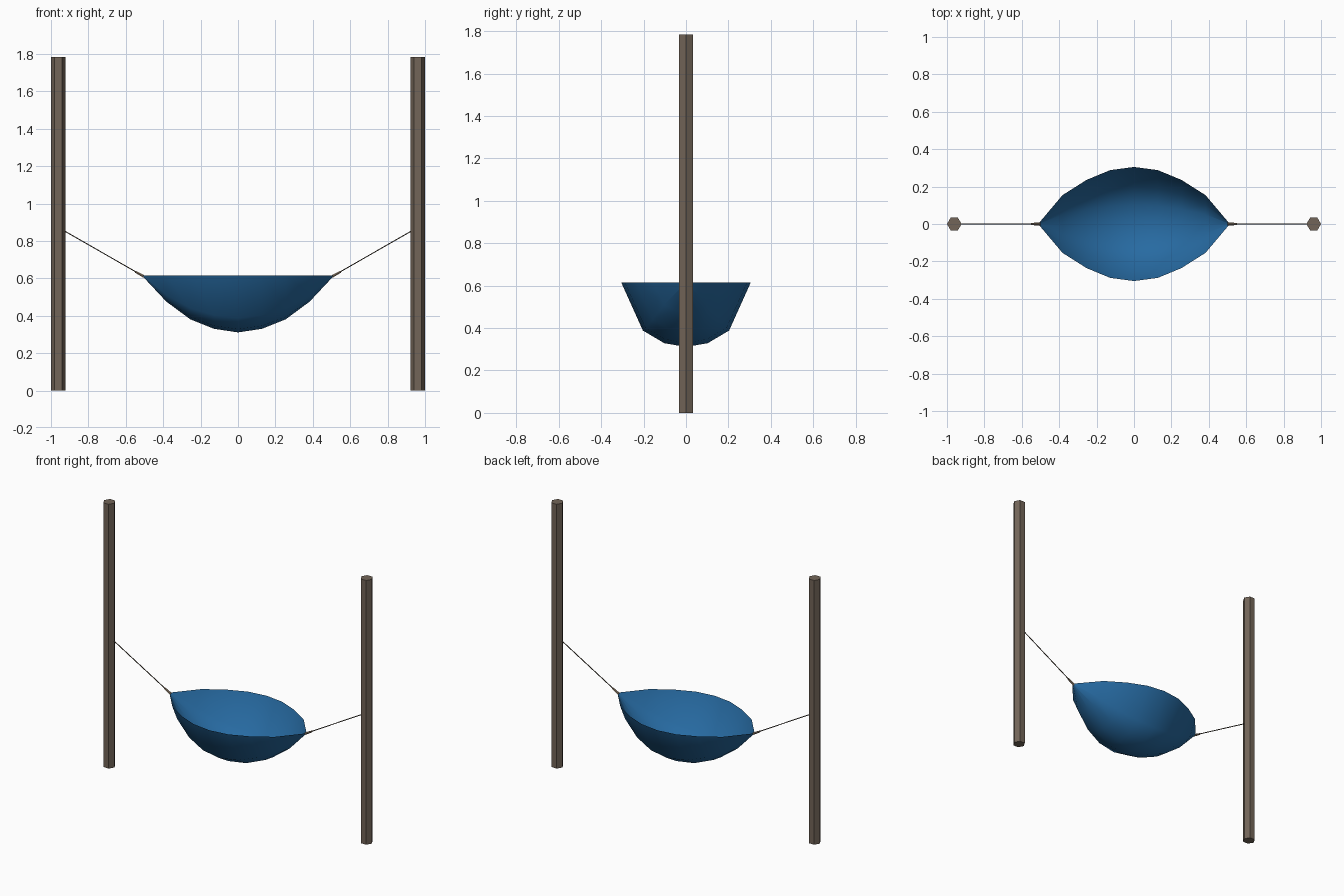
import bpy, bmesh, math
from mathutils import Vector

if "Cube" in bpy.data.objects:
    bpy.data.objects.remove(bpy.data.objects["Cube"])


def material(name, rgb):
    m = bpy.data.materials.new(name)
    m.diffuse_color = (*rgb, 1)
    m.use_nodes = True
    m.node_tree.nodes["Principled BSDF"].inputs["Base Color"].default_value = m.diffuse_color
    return m


WOOD = material("weathered wood", (0.17, 0.13, 0.098))
CLOTH = material("blue cloth", (0.02, 0.145, 0.36))
ROPE = material("dark rope", (0.09, 0.07, 0.05))
KNOT = material("tan binding", (0.30, 0.22, 0.15))


def rod(name, a, b, r1, r2, sides, mat):
    """Straight rod from a to b, radius r1 to r2."""
    a, b = Vector(a), Vector(b)
    bm = bmesh.new()
    bmesh.ops.create_cone(bm, cap_ends=True, segments=sides, radius1=r1,
                          radius2=r2, depth=(b - a).length)
    # first corner on the x axis
    corner = max(bm.verts, key=lambda v: v.co.x).co
    turn = -math.atan2(corner.y, corner.x)
    for v in bm.verts:
        x, y = v.co.x, v.co.y
        v.co.x = x * math.cos(turn) - y * math.sin(turn)
        v.co.y = x * math.sin(turn) + y * math.cos(turn)
    me = bpy.data.meshes.new(name)
    bm.to_mesh(me)
    bm.free()
    ob = bpy.data.objects.new(name, me)
    bpy.context.collection.objects.link(ob)
    ob.location = (a + b) / 2
    if abs((b - a).normalized().z) < 0.999:
        ob.rotation_euler = (b - a).to_track_quat('Z', 'Y').to_euler()
    me.materials.append(mat)
    return ob


# Posts, ropes and bindings on both sides
for s, side in ((-1, "left"), (1, "right")):
    rod(side + "_post", (s * 0.961, 0, 0), (s * 0.961, 0, 1.783), 0.039, 0.039, 6, WOOD)
    rod(side + "_rope", (s * 0.95, 0, 0.866), (s * 0.51, 0, 0.614), 0.003, 0.003, 6, ROPE)
    rod(side + "_binding", (s * 0.55, 0, 0.636), (s * 0.502, 0, 0.609), 0.006, 0.008, 6, KNOT)

# Hammock bed: half-elliptical sections that grow towards the middle
RIM, HALF = 0.614, 0.51
widths = [0.003, 0.154, 0.235, 0.288, 0.305]
depths = [0.003, 0.139, 0.233, 0.284, 0.303]
bm = bmesh.new()
rows = []
for i in range(9):
    k = min(i, 8 - i)
    row = []
    for j in range(7):
        u = j / 3 - 1
        drop = math.sqrt(max(0, 1 - u * u))
        row.append(bm.verts.new((HALF * (i / 4 - 1), widths[k] * u, RIM - depths[k] * drop)))
    rows.append(row)
for r0, r1 in zip(rows, rows[1:]):
    for j in range(6):
        f = bm.faces.new((r0[j], r1[j], r1[j + 1], r0[j + 1]))
        f.smooth = True
me = bpy.data.meshes.new("hammock_bed")
bm.to_mesh(me)
bm.free()
me.materials.append(CLOTH)
bed = bpy.data.objects.new("hammock_bed", me)
bpy.context.collection.objects.link(bed)
